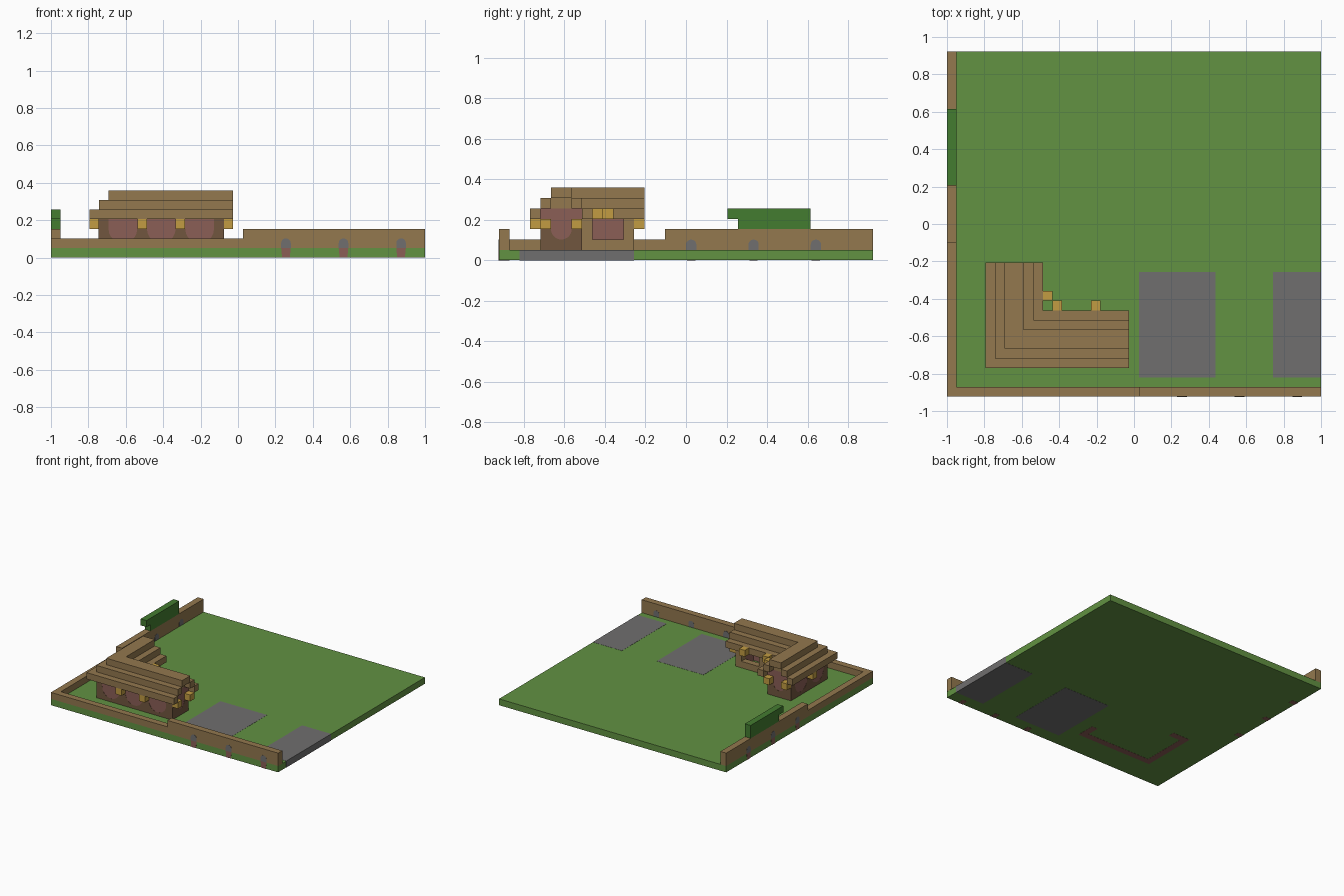
import bpy
import bmesh
import math

cube = bpy.data.objects.get("Cube")
if cube:
    bpy.data.objects.remove(cube, do_unlink=True)

# The model sits on a block grid, 39 wide and 36 deep
UNIT = 2 / 39
GAP = 0.02


def place(i, j, k):
    return ((i - 19.5) * UNIT, (j - 18) * UNIT, k * UNIT)


def material(name, *rgb):
    def linear(c):
        c /= 255
        return c / 12.92 if c < 0.04045 else ((c + 0.055) / 1.055) ** 2.4
    colour = [linear(c) for c in rgb] + [1]
    mat = bpy.data.materials.new(name)
    mat.use_nodes = True
    mat.diffuse_color = colour
    shader = mat.node_tree.nodes["Principled BSDF"]
    shader.inputs["Base Color"].default_value = colour
    shader.inputs["Roughness"].default_value = 0.9
    return mat


GRASS = material("grass green", 98, 146, 66)
HEDGE = material("hedge green", 68, 124, 48)
WOOD = material("wood brown", 147, 120, 78)
DARK = material("dark wood", 113, 86, 62)
BRICK = material("brick red", 139, 94, 86)
STONE = material("stone grey", 112, 111, 111)
GOLD = material("lantern gold", 194, 156, 66)


def finish(name, mat, bm):
    bmesh.ops.recalc_face_normals(bm, faces=bm.faces)
    mesh = bpy.data.meshes.new(name)
    bm.to_mesh(mesh)
    bm.free()
    mesh.materials.append(mat)
    obj = bpy.data.objects.new(name, mesh)
    bpy.context.collection.objects.link(obj)


def boxes(name, mat, *spans):
    """One object of boxes, each given as x, y and z ranges in blocks."""
    bm = bmesh.new()
    for xs, ys, zs in spans:
        verts = bmesh.ops.create_cube(bm, size=1)["verts"]
        for v in verts:
            v.co = place(*(r[1] if c > 0 else r[0]
                           for r, c in zip((xs, ys, zs), v.co)))
    finish(name, mat, bm)


def prism(name, mat, outline, axis, lo, hi):
    """Extrude an upright outline along the x or y axis."""
    bm = bmesh.new()

    def ring(d):
        return [bm.verts.new(place(d, s, z) if axis == "x" else place(s, d, z))
                for s, z in outline]
    a, b = ring(lo), ring(hi)
    bm.faces.new(a)
    bm.faces.new(b[::-1])
    for n in range(len(a)):
        bm.faces.new((a[n - 1], a[n], b[n], b[n - 1]))
    finish(name, mat, bm)


def arc(centre, z, radius, start, end, steps=10):
    angles = [start + (end - start) * n / steps for n in range(steps + 1)]
    return [(centre + radius * math.cos(t), z + radius * math.sin(t)) for t in angles]


# Ground and paved areas
boxes("ground", GRASS, ((0, 39 - GAP), (0, 36), (GAP, 1)))
for name, xs in (("inner_paving", (20, 28)), ("edge_paving", (34, 39))):
    boxes(name, STONE, (xs, (2, 13), (0, 1 + GAP)))

# Boundary walls, low near the house and high further along
boxes("front_boundary_wall", WOOD, ((0, 20), (0, 1), (1, 2)), ((20, 39), (0, 1), (1, 3)))
boxes("side_boundary_wall", WOOD, ((0, 1), (1, 16), (1, 2)), ((0, 1), (16, 36), (1, 3)))

# Small arches let through the boundary walls, with brick feet
for axis, first in (("y", 24.5), ("x", 18.5)):
    for n in range(3):
        c = first + 6 * n
        arch = [(c - 0.5, 1), (c + 0.5, 1)] + arc(c, 1.5, 0.5, 0, math.pi)
        foot = [(c - 0.4, 0), (c + 0.4, 0), (c + 0.5, 1), (c - 0.5, 1)]
        prism("wall_arch", STONE, arch, axis, -GAP, 1 + GAP)
        prism("arch_foot", BRICK, foot, axis, -GAP, 1 + GAP)

# Hedge on the side wall
boxes("hedge", HEDGE, ((0, 1), (23, 30), (3, 4)), ((0, 1), (22, 30), (4, 5)))

# Outer brick walls of the L-shaped house
boxes("brick_walls", BRICK,
      ((5, 18), (4, 5), (0, 4)), ((5, 6), (5, 13), (0, 4)),
      ((17, 18), (5, 7), (0, 4)), ((6, 8), (12, 13), (0, 4)))
boxes("brick_gables", BRICK, ((17, 18), (4, 8), (4, 5)), ((5, 9), (12, 13), (4, 5)))
boxes("wood_gables", WOOD, ((17, 18), (5, 7), (5, 6)), ((6, 8), (12, 13), (5, 6)))

# Courtyard walls: sill and posts around open windows
boxes("courtyard_sills", WOOD, ((8, 18), (7, 8), (1, 2)), ((8, 9), (8, 13), (1, 2)))
boxes("courtyard_posts", WOOD,
      *[((i, i + 1), (7, 8), (2, 4)) for i in (8, 9, 13, 17)],
      *[((8, 9), (j, j + 1), (2, 4)) for j in (8, 12)])


# Dark timber facing with round-bottomed brick panels showing through
def facing(name, axis, lo, hi, centres, radius, depth):
    outline = [(lo, 4), (lo, 1), (hi, 1), (hi, 4)]
    for c in reversed(centres):
        outline += [(c + radius, 4)] + arc(c, 3, radius, 0, -math.pi) + [(c - radius, 4)]
    prism(name, DARK, outline, axis, depth - GAP, depth + GAP)


facing("front_facing", "y", 5, 18, (7.5, 11.5, 15.5), 1.5, 4)
facing("side_facing", "x", 4, 13, (6.5, 10.5), 1.5, 5)
facing("wing_end_facing", "x", 4, 8, (6,), 1, 18)
facing("back_end_facing", "y", 5, 9, (7,), 1, 13)

# Stepped roof: two rings of planks and a ridge
for k in range(2):
    zs = (4 + k, 5 + k)
    boxes("roof_step", WOOD,
          ((4 + k, 19), (3 + k, 4 + k), zs), ((4 + k, 5 + k), (4 + k, 14), zs),
          ((9 - k, 19), (8 - k, 9 - k), zs), ((9 - k, 10 - k), (9 - k, 14), zs))
boxes("roof_ridge", WOOD, ((6, 19), (5, 7), (6, 7)), ((6, 8), (7, 14), (6, 7)))


# Lanterns on the outer posts and above the courtyard windows
def lanterns(name, k, *spots):
    boxes(name, GOLD, *[((i, i + 1), (j, j + 1), (k, k + 1)) for i, j in spots])


lanterns("front_lanterns", 3, (9, 3), (13, 3))
lanterns("side_lantern", 3, (4, 8))
lanterns("wing_end_lanterns", 3, (18, 4), (18, 7))
lanterns("back_end_lanterns", 3, (5, 13), (8, 13))
lanterns("courtyard_lanterns", 4, (11, 9), (15, 9), (10, 10))
